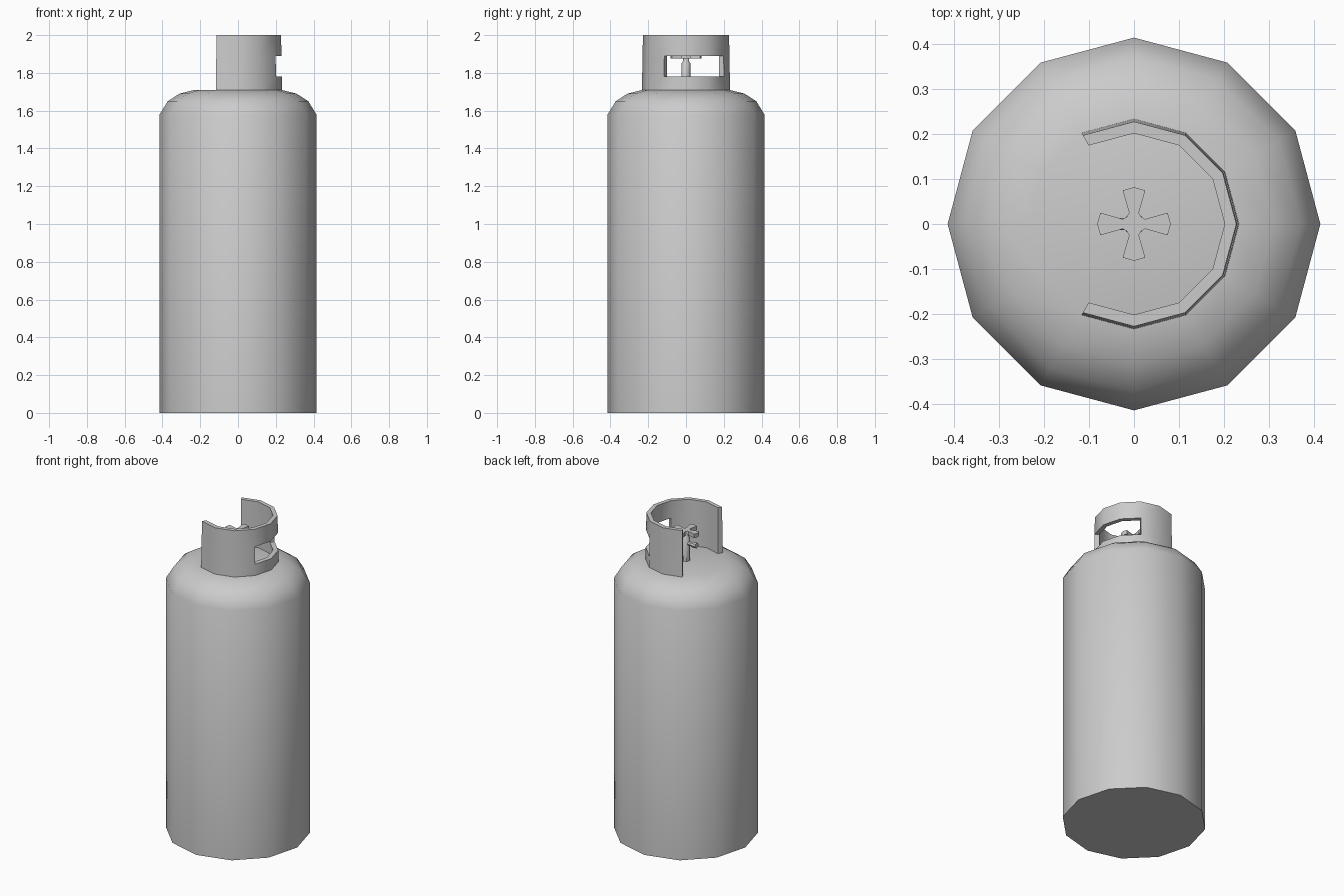
import bpy, bmesh
from math import sin, cos, radians, pi

if "Cube" in bpy.data.objects:
    bpy.data.objects.remove(bpy.data.objects["Cube"])


def finish(name, bm, smooth=None):
    bmesh.ops.remove_doubles(bm, verts=bm.verts, dist=1e-5)
    bmesh.ops.recalc_face_normals(bm, faces=bm.faces)
    mesh = bpy.data.meshes.new(name)
    bm.to_mesh(mesh)
    bm.free()
    ob = bpy.data.objects.new(name, mesh)
    bpy.context.collection.objects.link(ob)
    if smooth:
        bpy.ops.object.select_all(action='DESELECT')
        ob.select_set(True)
        bpy.context.view_layer.objects.active = ob
        bpy.ops.object.shade_smooth_by_angle(angle=radians(smooth))
    return ob


def lathe(name, profile, sides, smooth=40):
    """Closed solid of revolution about z from (radius, height) points."""
    bm = bmesh.new()
    rings = [[bm.verts.new((r * cos(2 * pi * i / sides), r * sin(2 * pi * i / sides), z))
              for i in range(sides)] for r, z in profile]
    for a, b in zip(rings, rings[1:]):
        for i in range(sides):
            j = (i + 1) % sides
            bm.faces.new((a[i], a[j], b[j], b[i]))
    bm.faces.new(rings[0][::-1])
    bm.faces.new(rings[-1])
    return finish(name, bm, smooth)


# Tank with rounded shoulder
lathe("tank_body", [(0.415, 0), (0.415, 1.58), (0.372, 1.65), (0.31, 1.69), (0.232, 1.71)], 12)

# Open collar: 30 degree cells, with a hand hole left out
angles = [radians(a) for a in range(-120, 121, 30)]
levels = [1.705, 1.78, 1.89, 2.0]
outer_r = [0.234, 0.232, 0.23, 0.228]
cells = {(i, k) for i in range(8) for k in range(3)} - {(3, 1), (4, 1), (5, 1)}
bm = bmesh.new()


def quad(*corners):
    pts = []
    for i, k, outside in corners:
        r = outer_r[k] if outside else 0.202
        pts.append(bm.verts.new((r * cos(angles[i]), r * sin(angles[i]), levels[k])))
    bm.faces.new(pts)


for i, k in cells:
    for o in (0, 1):
        quad((i, k, o), (i + 1, k, o), (i + 1, k + 1, o), (i, k + 1, o))
    for di in (0, 1):
        if (i + (1 if di else -1), k) not in cells:
            quad((i + di, k, 0), (i + di, k, 1), (i + di, k + 1, 1), (i + di, k + 1, 0))
    for dk in (0, 1):
        if (i, k + (1 if dk else -1)) not in cells:
            quad((i, k + dk, 0), (i, k + dk, 1), (i + 1, k + dk, 1), (i + 1, k + dk, 0))
finish("collar", bm, 35)

# Valve stem and side outlet
lathe("valve_stem", [(0.024, 1.70), (0.024, 1.85), (0.017, 1.86), (0.017, 1.895)], 8)
outlet = lathe("valve_outlet", [(0.013, 0), (0.013, 0.045), (0.017, 0.045), (0.017, 0.075)], 8)
outlet.location = (0, 0, 1.82)
outlet.rotation_euler = (0, -pi / 2, 0)

# Four-armed hand wheel
bm = bmesh.new()
arm = [(0.016, -0.016), (0.025, -0.011), (0.075, -0.025), (0.082, 0), (0.075, 0.025), (0.025, 0.011)]
outline = []
for n in range(4):
    c, s = cos(n * pi / 2), sin(n * pi / 2)
    outline += [bm.verts.new((x * c - y * s, x * s + y * c, 1.877)) for x, y in arm]
face = bm.faces.new(outline)
ext = bmesh.ops.extrude_face_region(bm, geom=[face])
bmesh.ops.translate(bm, vec=(0, 0, 0.025),
                    verts=[v for v in ext["geom"] if isinstance(v, bmesh.types.BMVert)])
finish("hand_wheel", bm)
